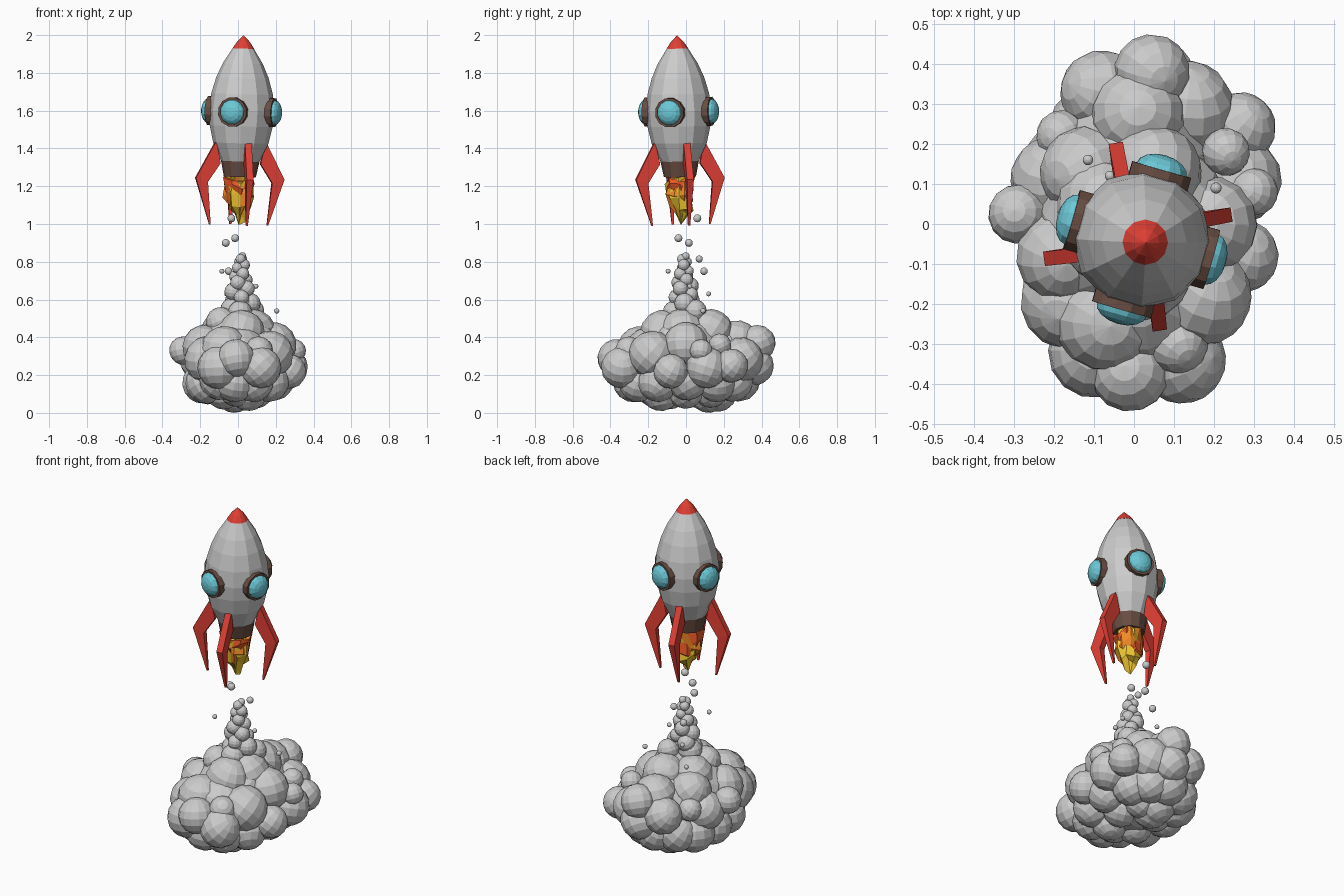
import bpy, bmesh, random
from math import cos, sin, pi, radians
from mathutils import Vector, Matrix

if "Cube" in bpy.data.objects:
    bpy.data.objects.remove(bpy.data.objects["Cube"])

random.seed(4)

# Rocket frame: origin under the nozzle at z = 1, axis leaning slightly
LEAN = Vector((0, 0, 1)).rotation_difference(Vector((0.027, -0.02, 1))).to_matrix().to_4x4()
ROCKET = Matrix.Translation((0.003, -0.027, 1.0)) @ LEAN


def material(name, rgb):
    m = bpy.data.materials.new(name)
    m.diffuse_color = (*rgb, 1)
    m.use_nodes = True
    m.node_tree.nodes["Principled BSDF"].inputs["Base Color"].default_value = m.diffuse_color
    return m


RED = material("red_paint", (0.75, 0.05, 0.035))
BROWN = material("brown_metal", (0.14, 0.075, 0.055))
GLASS = material("blue_glass", (0.15, 0.58, 0.68))
FLAMES = [material("flame_red", (0.85, 0.10, 0.02)),
          material("flame_orange", (0.9, 0.26, 0.02)),
          material("flame_yellow", (0.88, 0.58, 0.03))]


def finish(name, bm, mat=None, matrix=Matrix.Identity(4)):
    bmesh.ops.recalc_face_normals(bm, faces=bm.faces)
    mesh = bpy.data.meshes.new(name)
    bm.to_mesh(mesh)
    bm.free()
    ob = bpy.data.objects.new(name, mesh)
    ob.matrix_world = matrix
    if mat:
        mesh.materials.append(mat)
    bpy.context.collection.objects.link(ob)
    return ob


def lathe(name, profile, sides, mat=None, matrix=ROCKET, start=0.0, jitter=0.0):
    """Revolve (radius, z) points about local z and cap both ends."""
    bm = bmesh.new()
    rings = []
    for r, z in profile:
        if r == 0:
            rings.append([bm.verts.new((0, 0, z))])
            continue
        ring = []
        for k in range(sides):
            a = start + 2 * pi * k / sides
            q = r * (1 + random.uniform(-jitter, jitter))
            dz = random.uniform(-jitter, jitter) * 0.1
            ring.append(bm.verts.new((q * cos(a), q * sin(a), z + dz)))
        rings.append(ring)
    for lo, hi in zip(rings, rings[1:]):
        for k in range(sides):
            n = (k + 1) % sides
            quad = [lo[k % len(lo)], lo[n % len(lo)], hi[n % len(hi)], hi[k % len(hi)]]
            bm.faces.new(list(dict.fromkeys(quad)))
    for ring in (rings[0], rings[-1]):
        if len(ring) > 2:
            bm.faces.new(ring)
    return finish(name, bm, mat, matrix)


# Hull, nose cone and nozzle band
START = radians(-1)
lathe("hull", [(0.102, 0.333), (0.147, 0.43), (0.167, 0.52), (0.173, 0.60), (0.163, 0.69),
               (0.139, 0.775), (0.106, 0.85), (0.056, 0.93)], 12, start=START)
lathe("nose_cone", [(0.057, 0.93), (0.034, 0.965), (0, 1.0)], 12, RED, start=START)
lathe("nozzle_band", [(0.085, 0.25), (0.102, 0.334)], 12, BROWN, start=START)

# Four portholes: brown frame and glass dome
for i in range(4):
    m = (ROCKET @ Matrix.Translation((0, 0, 0.595)) @ Matrix.Rotation(radians(-16 + 90 * i), 4, 'Z')
         @ Matrix.Rotation(pi / 2, 4, 'Y'))
    lathe(f"porthole_frame_{i}", [(0.079, 0.12), (0.079, 0.182)], 12, BROWN, m, radians(15))
    dome = [(0.067 * cos(t), 0.18 + 0.039 * sin(t)) for t in (0, pi / 8, pi / 4, 3 * pi / 8)]
    lathe(f"porthole_glass_{i}", dome + [(0, 0.219)], 12, GLASS, m, radians(15))

# Four swept fins, set slightly off-radial and tapering to a point at the foot
FIN = [(0.110, 0.32), (0.175, 0.22), (0.153, -0.005), (0.161, -0.005), (0.24, 0.24), (0.135, 0.44)]
HALF = [0.018, 0.018, 0.006, 0.006, 0.018, 0.018]
for i in range(4):
    bm = bmesh.new()
    left, right = [[bm.verts.new((r, 0.02 + s * h, z)) for (r, z), h in zip(FIN, HALF)] for s in (-1, 1)]
    n = len(FIN)
    for side in (left, right):
        bm.faces.new((side[0], side[1], side[4], side[5]))
        bm.faces.new((side[1], side[2], side[3], side[4]))
    for k in range(n):
        bm.faces.new((left[k], left[(k + 1) % n], right[(k + 1) % n], right[k]))
    finish(f"fin_{i}", bm, RED, ROCKET @ Matrix.Rotation(radians(8.5 + 90 * i), 4, 'Z'))

# Exhaust flames: interleaved ragged tongues
TONGUES = [
    [(0.074, 0.255), (0.070, 0.19), (0.055, 0.12), (0, 0.06)],
    [(0.066, 0.25), (0.070, 0.17), (0.055, 0.10), (0, 0.02)],
    [(0.064, 0.24), (0.070, 0.17), (0.058, 0.10), (0.028, 0.04), (0, -0.005)]]
for i, (mat, profile) in enumerate(zip(FLAMES, TONGUES)):
    lathe(f"flame_{i}", profile, 9, mat, start=0.3 * i, jitter=0.33)


def puffs(name, balls):
    """One mesh of low-poly spheres, each (x, y, z, radius), randomly turned."""
    bm = bmesh.new()
    for x, y, z, r in balls:
        turn = Matrix.Rotation(random.uniform(0, 6), 4, 'Z') @ Matrix.Rotation(random.uniform(-1, 1), 4, 'X')
        bmesh.ops.create_uvsphere(bm, u_segments=14, v_segments=8, radius=r,
                                  matrix=Matrix.Translation((x, y, z)) @ turn)
    return finish(name, bm)


# Main visible billows of the smoke cloud
puffs("smoke_billows", [
    (.045, .38, .37, .095), (-.08, .33, .30, .105), (.01, .27, .37, .12), (.13, .29, .28, .12),
    (.265, .24, .25, .09), (-.29, .025, .33, .075), (-.18, .22, .32, .065), (-.20, .11, .28, .11),
    (-.12, .13, .38, .115), (.23, .18, .36, .06), (.30, .08, .33, .06), (.27, -.08, .22, .092),
    (.26, .11, .24, .11), (.19, .0, .36, .12), (-.18, -.08, .35, .115), (-.16, -.19, .28, .125),
    (-.07, -.24, .33, .13), (.11, -.30, .33, .075), (.12, -.34, .24, .11), (-.01, -.37, .29, .10),
    (-.10, -.32, .24, .115), (.17, -.18, .31, .125), (.05, .36, .25, .105)])

# Core and crown under the smoke column
puffs("smoke_core", [
    (0, 0, .29, .25), (0, .17, .27, .19), (0, -.17, .27, .19), (-.08, .05, .43, .115),
    (.08, -.02, .43, .12), (.02, -.12, .42, .125), (.05, .13, .43, .12), (-.03, .0, .545, .065),
    (.08, .05, .54, .06), (.01, -.06, .53, .065), (.03, -.02, .585, .05), (-.09, -.06, .48, .08)])

# Underside billows arranged in two ovals
under = [(-0.02, 0.12, 0.105, 0.105)]
for count, rx, ry, z, r in ((12, 0.19, 0.28, 0.155, 0.115), (7, 0.09, 0.17, 0.11, 0.108)):
    for k in range(count):
        a = 2 * pi * (k + random.uniform(-0.2, 0.2)) / count
        size = r * random.uniform(0.88, 1.0)
        under.append((rx * cos(a), ry * sin(a), z + random.uniform(0, 0.02), size))
puffs("smoke_underside", under)

# Rising column of shrinking puffs
column = []
for k in range(17):
    t = k / 16
    a = k * 2.4
    spread = 0.04 * (1 - t) + 0.01
    column.append((0.015 + spread * cos(a), -0.008 + spread * sin(a), 0.58 + 0.25 * t,
                   (0.050 - 0.026 * t) * random.uniform(0.85, 1.1)))
puffs("smoke_column", column)

# Loose small puffs
puffs("smoke_wisps", [
    (-.035, .06, 1.03, .021), (-.015, -.04, .925, .021), (-.065, .015, .90, .021),
    (.03, .07, .815, .019), (-.05, .095, .75, .02), (-.085, -.095, .75, .013),
    (.205, .09, .54, .014), (.095, .02, .67, .013), (-.06, .12, .63, .013), (-.115, .16, .53, .013)])
